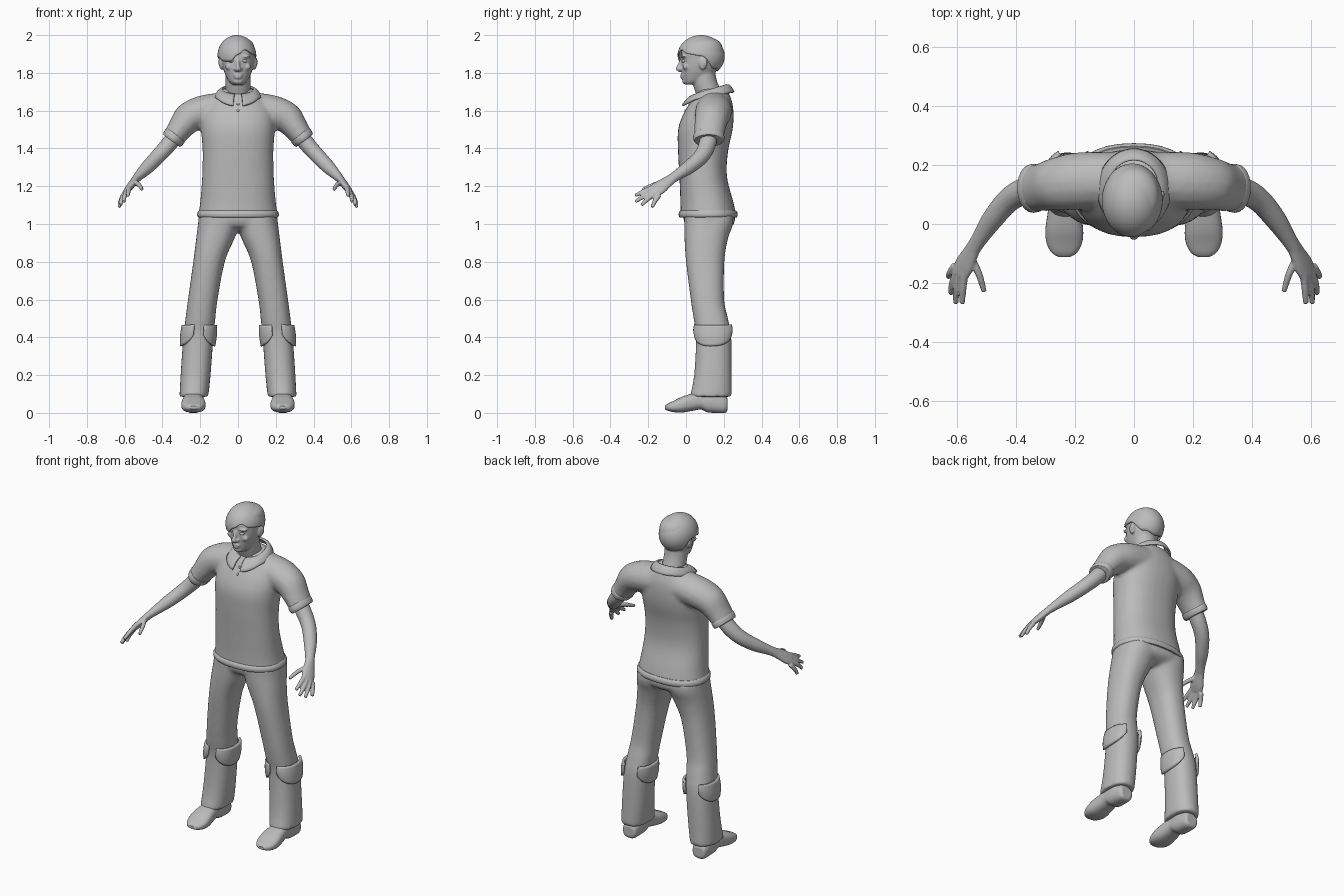
import bpy, bmesh, math
from mathutils import Vector, Matrix

cube = bpy.data.objects.get("Cube")
if cube:
    bpy.data.objects.remove(cube)

grey = bpy.data.materials.new("plain grey")
grey.use_nodes = True
grey.diffuse_color = (0.5, 0.5, 0.5, 1)
grey.node_tree.nodes["Principled BSDF"].inputs["Base Color"].default_value = (0.5, 0.5, 0.5, 1)


def power(v, p):
    return math.copysign(abs(v) ** (2 / p), v)


def level_ring(z, x0, x1, y0, y1, p=2.3, n=32):
    """Rounded horizontal cross-section inside a box."""
    pts = []
    for i in range(n):
        a = math.tau * i / n
        pts.append(Vector(((x0 + x1) / 2 + (x1 - x0) / 2 * power(math.cos(a), p),
                           (y0 + y1) / 2 + (y1 - y0) / 2 * power(math.sin(a), p), z)))
    return pts


def catmull(p0, p1, p2, p3, t):
    return 0.5 * (2 * p1 + (p2 - p0) * t + (2 * p0 - 5 * p1 + 4 * p2 - p3) * t * t
                  + (3 * p1 - p0 - 3 * p2 + p3) * t ** 3)


def loft(bm, rings, steps=4):
    """Closed skin running smoothly through the rings."""
    full = []
    last = len(rings) - 1
    for k in range(last):
        four = [rings[max(0, min(last, k + d))] for d in (-1, 0, 1, 2)]
        for s in range(steps):
            full.append([catmull(*q, s / steps) for q in zip(*four)])
    full.append(rings[-1])
    rows = [[bm.verts.new(v) for v in r] for r in full]
    n = len(rows[0])
    for a, b in zip(rows, rows[1:]):
        for i in range(n):
            bm.faces.new((a[i], a[(i + 1) % n], b[(i + 1) % n], b[i]))
    bm.faces.new(rows[0])
    bm.faces.new(rows[-1])


def tube(bm, sections, side=(0, 1, 0), n=16):
    """Limb through (centre, half width along side, half depth)."""
    cs = [Vector(s[0]) for s in sections]
    rings = []
    for k, (_, a, b) in enumerate(sections):
        t = (cs[min(k + 1, len(cs) - 1)] - cs[max(k - 1, 0)]).normalized()
        u = Vector(side)
        u = (u - t * u.dot(t)).normalized()
        w = t.cross(u)
        rings.append([cs[k] + u * a * math.cos(math.tau * i / n) + w * b * math.sin(math.tau * i / n)
                      for i in range(n)])
    loft(bm, rings)


def ball(bm, centre, radii):
    bmesh.ops.create_uvsphere(bm, u_segments=24, v_segments=14, radius=1,
                              matrix=Matrix.Translation(centre) @ Matrix.Diagonal((*radii, 1)))


def sheet(bm, nu, nv, f, closed=False):
    """Open surface f(u, v) with u and v from 0 to 1."""
    rows = [[bm.verts.new(f(i / nu, j / nv)) for i in range(nu if closed else nu + 1)]
            for j in range(nv + 1)]
    m = len(rows[0])
    for a, b in zip(rows, rows[1:]):
        for i in range(nu):
            bm.faces.new((a[i], a[(i + 1) % m], b[(i + 1) % m], b[i]))


def finish(bm, name, mirror=False, voxel=0, smooth=3, thick=0):
    bmesh.ops.recalc_face_normals(bm, faces=bm.faces)
    for f in bm.faces:
        f.smooth = len(f.verts) < 5
    me = bpy.data.meshes.new(name)
    bm.to_mesh(me)
    bm.free()
    me.materials.append(grey)
    ob = bpy.data.objects.new(name, me)
    bpy.context.collection.objects.link(ob)
    if mirror:
        ob.modifiers.new("mirror", "MIRROR").use_mirror_merge = False
    if thick:
        m = ob.modifiers.new("thickness", "SOLIDIFY")
        m.thickness, m.offset = thick, 0
    if voxel:
        m = ob.modifiers.new("fuse", "REMESH")
        m.mode, m.voxel_size, m.use_smooth_shade = "VOXEL", voxel, True
        m = ob.modifiers.new("soften", "SMOOTH")
        m.factor, m.iterations = 0.5, smooth
    return ob


# Shirt: torso fused with both sleeves
bm = bmesh.new()
torso = [(1.04, .212, -.03, .268), (1.12, .2, -.03, .25), (1.25, .19, -.035, .217),
         (1.38, .187, -.042, .222), (1.5, .195, -.042, .247), (1.58, .19, -.015, .252),
         (1.64, .16, .02, .246), (1.69, .115, .055, .228), (1.715, .085, .075, .21)]
loft(bm, [level_ring(z, -w, w, a, b) for z, w, a, b in torso])
for s in (-1, 1):
    tube(bm, [((s * .06, .15, 1.61), .095, .09), ((s * .19, .145, 1.592), .098, .088),
              ((s * .265, .135, 1.558), .09, .082), ((s * .312, .125, 1.498), .082, .066),
              ((s * .35, .12, 1.443), .078, .056)])
finish(bm, "shirt", voxel=.011, smooth=6)

# Raised hem and sleeve cuffs
bm = bmesh.new()
loft(bm, [level_ring(z, -w, w, -.033 - e, .268 + e) for z, w, e in
          ((1.035, .208, 0), (1.042, .216, .005), (1.06, .215, .005), (1.072, .206, -.004))], 2)
finish(bm, "shirt_hem")
bm = bmesh.new()
tube(bm, [((.328, .122, 1.473), .076, .056), ((.333, .122, 1.467), .082, .061),
          ((.346, .12, 1.449), .082, .06), ((.352, .12, 1.441), .076, .054)], n=24)
finish(bm, "sleeve_cuffs", mirror=True)


# Folded collar with pointed front tips, and buttons
def collar(u, v):
    a = (u - .5) * math.radians(336)
    front = (1 - math.cos(a)) / 2
    tip = max(0, front - .75) * 4
    r = .075 + .037 * v
    z = 1.735 - .05 * front + .012 * math.sin(v * math.pi) - v * (.038 + .022 * tip)
    return (math.sin(a) * r * 1.08, .14 + math.cos(a) * r - .035 * front * v - .015 * front, z)


bm = bmesh.new()
sheet(bm, 48, 6, collar)
finish(bm, "collar", thick=.01)
bm = bmesh.new()
for z, y in ((1.6, -.003), (1.635, .018)):
    ball(bm, (0, y, z), (.007, .006, .007))
finish(bm, "shirt_buttons")

# Trousers: legs fused with the hips
bm = bmesh.new()
leg = [(.085, .157, .31, .02, .242), (.2, .145, .304, .043, .242), (.4, .13, .29, .053, .24),
       (.5, .12, .278, .04, .222), (.6, .108, .265, .025, .202), (.8, .07, .237, 0, .203),
       (.92, .02, .222, -.008, .222), (1.0, -.01, .212, -.01, .25), (1.05, 0, .205, -.01, .25)]
for s in (-1, 1):
    loft(bm, [level_ring(z, s * x0, s * x1, a, b) for z, x0, x1, a, b in leg])
loft(bm, [level_ring(z, -w, w, a, b) for z, w, a, b in
          ((.965, .1, .04, .2), (.99, .19, 0, .245), (1.02, .21, -.012, .26), (1.06, .208, -.015, .255))])
finish(bm, "trousers", voxel=.011, smooth=5)


# Pocket flaps wrapped round the inside and outside of each knee
def flap(side):
    def f(u, v):
        a = math.radians(14 + 138 * u)
        drop = .112 * max(0, math.sin(math.pi * (.03 + .94 * u))) ** .35
        z = .465 - v * drop
        puff = 1 + .05 * math.sin(v * math.pi)
        return (.21 + (.4 - z) * .08 + side * power(math.sin(a), 2.3) * .086 * puff,
                .147 - power(math.cos(a), 2.3) * .1 * puff, z)
    return f


bm = bmesh.new()
for s in (-1, 1):
    sheet(bm, 24, 8, flap(s))
finish(bm, "knee_flaps", mirror=True, thick=.014)

# Shoes: y, half width, bottom, top
bm = bmesh.new()
shoe = [(.22, .03, .02, .07), (.208, .044, 0, .09), (.15, .053, 0, .12), (.11, .053, .004, .12),
        (.08, .052, .018, .115), (.04, .056, .012, .105), (-.02, .064, .002, .086),
        (-.065, .06, .004, .064), (-.098, .042, .012, .048), (-.112, .018, .02, .036)]
rings = []
for y, w, lo, hi in shoe:
    rings.append([Vector((.236 + p.x, y, p.y)) for p in level_ring(0, -w, w, lo, hi, 2.6)])
loft(bm, rings)
finish(bm, "shoes", mirror=True)

# Arms with palm, fingers and thumb
bm = bmesh.new()
across = (.03, .04, -.035)
tube(bm, [((.31, .125, 1.495), .045, .045), ((.37, .112, 1.418), .046, .043), ((.425, .08, 1.357), .042, .04),
          ((.48, .015, 1.3), .037, .036), ((.52, -.045, 1.26), .029, .027),
          ((.546, -.085, 1.233), .028, .021)], across)
tube(bm, [((.538, -.07, 1.243), .027, .021), ((.556, -.105, 1.219), .034, .02),
          ((.575, -.14, 1.193), .042, .019), ((.591, -.17, 1.173), .04, .015)], across)
fingers = [((.574, -.165, 1.198), (.58, -.225, 1.172), (.582, -.27, 1.15)),
           ((.586, -.165, 1.182), (.6, -.222, 1.148), (.604, -.268, 1.118)),
           ((.598, -.157, 1.167), (.615, -.202, 1.132), (.621, -.236, 1.1)),
           ((.606, -.142, 1.153), (.622, -.165, 1.12), (.629, -.18, 1.088)),
           ((.552, -.115, 1.222), (.525, -.17, 1.208), (.508, -.228, 1.183))]
for a, b, c in fingers:
    tube(bm, [(a, .014, .014), (b, .0125, .0125), (c, .0095, .0095)], across, 10)
finish(bm, "arms", mirror=True, voxel=.005, smooth=3)

# Head: skull, neck and facial features
bm = bmesh.new()
head = [(1.738, .028, -.004, .05), (1.755, .048, -.014, .1), (1.79, .067, -.02, .145),
        (1.83, .08, -.024, .172), (1.88, .088, -.024, .195), (1.92, .09, -.022, .198),
        (1.96, .078, .002, .182), (1.982, .05, .03, .15), (1.992, .02, .06, .11)]
loft(bm, [level_ring(z, -w, w, a, b, 2.1) for z, w, a, b in head])
tube(bm, [((0, .135, 1.64), .072, .066), ((0, .12, 1.69), .067, .064),
          ((0, .1, 1.75), .066, .064), ((0, .09, 1.81), .066, .064)], (1, 0, 0), 24)
tube(bm, [((0, -.02, 1.868), .009, .012), ((0, -.032, 1.842), .01, .012),
          ((0, -.041, 1.822), .015, .014), ((0, -.028, 1.81), .014, .01)], (1, 0, 0))
for z, w in ((1.789, .026), (1.776, .022)):
    ball(bm, (0, -.017, z), (w, .014, .008))
ball(bm, (0, -.006, 1.755), (.026, .014, .014))
for s in (-1, 1):
    ball(bm, (s * .015, -.026, 1.82), (.009, .012, .008))
    ball(bm, (s * .037, -.01, 1.887), (.03, .016, .008))
    ball(bm, (s * .048, -.002, 1.832), (.02, .014, .016))
    ball(bm, (s * .088, .09, 1.85), (.012, .022, .034))
    ball(bm, (s * .096, .1, 1.856), (.008, .014, .024))
finish(bm, "head", voxel=.0055, smooth=3)

# Eyes
bm = bmesh.new()
ball(bm, (.034, -.01, 1.863), (.015, .014, .009))
finish(bm, "eyes", mirror=True)

# Hair cap with a fringe swept to one side: lower edge by angle from the front
edge = [(-180, 1.81), (-130, 1.825), (-90, 1.89), (-55, 1.9), (-28, 1.922), (0, 1.895),
        (18, 1.862), (45, 1.862), (75, 1.885), (100, 1.885), (130, 1.825), (180, 1.81)]


def hair(u, v):
    deg = u * 360 - 180
    for (a, za), (b, zb) in zip(edge, edge[1:]):
        if a <= deg <= b:
            t = (deg - a) / (b - a)
            low = za + (zb - za) * t * t * (3 - 2 * t)
            break
    th = max(v, .01) * math.acos((low - 1.889) / .107)
    r = math.sin(th)
    a = math.radians(deg)
    return (-.006 - math.sin(a) * r * .099, .08 - math.cos(a) * r * .121, 1.889 + .107 * math.cos(th))


bm = bmesh.new()
sheet(bm, 64, 16, hair, True)
bmesh.ops.holes_fill(bm, edges=[e for e in bm.edges if e.is_boundary and e.verts[0].co.z > 1.98], sides=0)
finish(bm, "hair", thick=.008)
